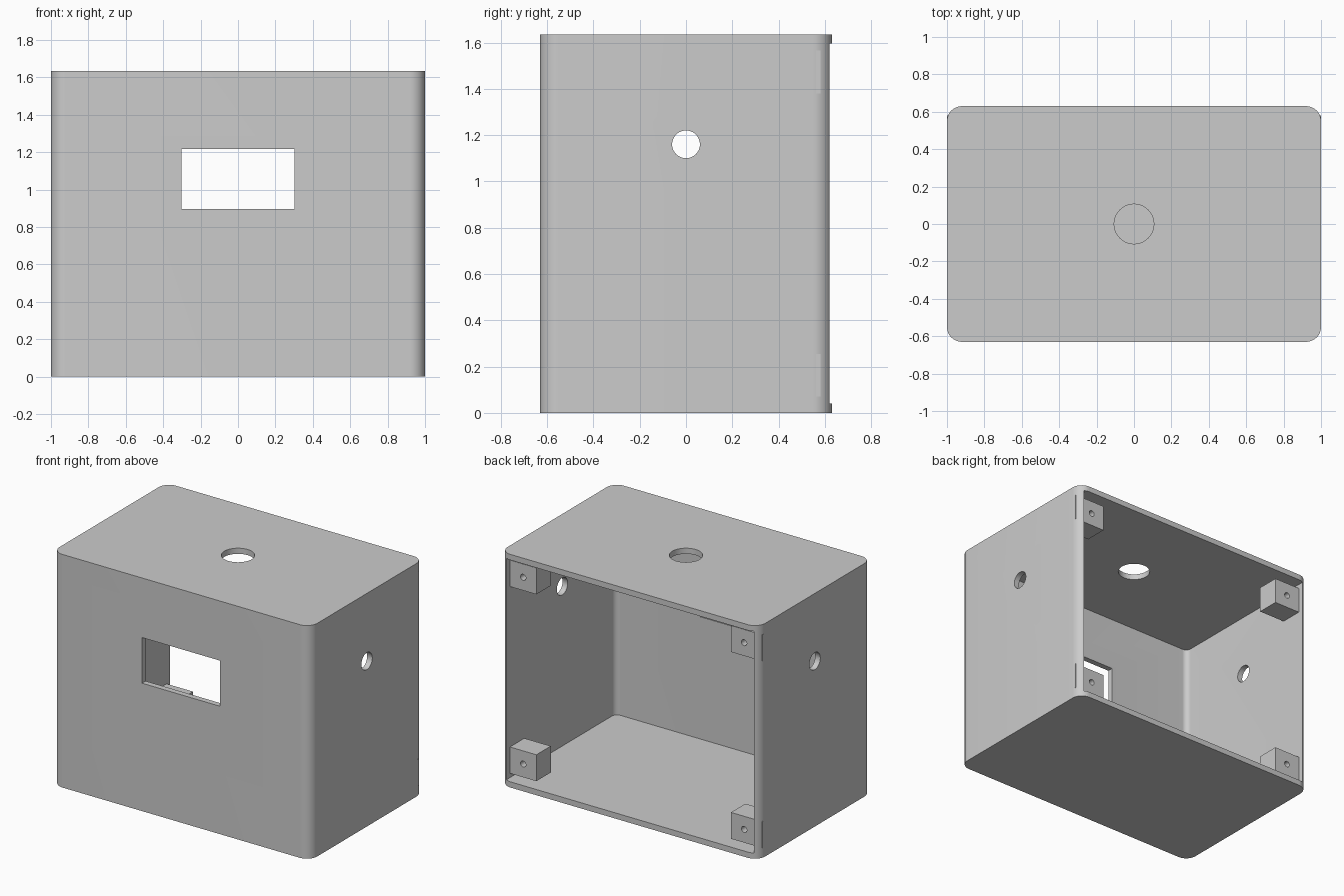
import bpy, bmesh, math
from mathutils import Matrix, Vector

if "Cube" in bpy.data.objects:
    bpy.data.objects.remove(bpy.data.objects["Cube"], do_unlink=True)

HX, HY, H = 1.0, 0.63, 1.635      # half width, half depth, height
WALL, RADIUS = 0.04, 0.08

grey = bpy.data.materials.new("light grey plastic")
grey.use_nodes = True
COLOUR = (0.6, 0.6, 0.6, 1)
grey.diffuse_color = COLOUR
grey.node_tree.nodes["Principled BSDF"].inputs["Base Color"].default_value = COLOUR


def finish(name, bm):
    bmesh.ops.recalc_face_normals(bm, faces=bm.faces)
    mesh = bpy.data.meshes.new(name)
    bm.to_mesh(mesh)
    bm.free()
    mesh.materials.append(grey)
    obj = bpy.data.objects.new(name, mesh)
    bpy.context.collection.objects.link(obj)
    return obj


def box(name, lo, hi):
    lo, hi = Vector(lo), Vector(hi)
    bm = bmesh.new()
    bmesh.ops.create_cube(bm, size=1)
    for v in bm.verts:
        v.co = Vector(a * b for a, b in zip(v.co, hi - lo)) + (lo + hi) / 2
    return finish(name, bm)


def cylinder(name, centre, axis, radius, depth, sides=48):
    bm = bmesh.new()
    turn = Vector((0, 0, 1)).rotation_difference(Vector(axis)).to_matrix().to_4x4()
    bmesh.ops.create_cone(bm, cap_ends=True, segments=sides, radius1=radius, radius2=radius,
                          depth=depth, matrix=Matrix.Translation(centre) @ turn)
    return finish(name, bm)


def rounded_prism(name, x, y0, y1, z0, z1, r_front, r_back, steps=12):
    """Upright prism with rounded vertical edges; zero radius gives a square corner."""
    bm = bmesh.new()
    corners = [(1, 1, r_back), (-1, 1, r_back), (-1, -1, r_front), (1, -1, r_front)]
    verts = []
    for i, (sx, sy, r) in enumerate(corners):
        cx, cy = sx * (x - r), (y1 - r if sy > 0 else y0 + r)
        for k in range(steps + 1 if r else 1):
            a = math.pi / 2 * (i + k / steps)
            verts.append(bm.verts.new((cx + r * math.cos(a), cy + r * math.sin(a), z0)))
    base = bm.faces.new(verts)
    top = bmesh.ops.extrude_face_region(bm, geom=[base])["geom"]
    bmesh.ops.translate(bm, vec=(0, 0, z1 - z0),
                        verts=[g for g in top if isinstance(g, bmesh.types.BMVert)])
    return finish(name, bm)


def select(obj):
    bpy.ops.object.select_all(action='DESELECT')
    obj.select_set(True)
    bpy.context.view_layer.objects.active = obj


def cut(obj, cutter):
    cutter.hide_render = True
    select(obj)
    mod = obj.modifiers.new("cut", 'BOOLEAN')
    mod.operation, mod.solver, mod.object = 'DIFFERENCE', 'EXACT', cutter
    bpy.ops.object.modifier_apply(modifier=mod.name)
    bpy.data.objects.remove(cutter, do_unlink=True)


# Hollow housing, open at the back
shell = rounded_prism("housing_shell", HX, -HY, HY, 0, H, RADIUS, RADIUS)
cut(shell, rounded_prism("cavity", HX - WALL, -HY + WALL, HY + 0.2,
                         WALL, H - WALL, RADIUS - WALL, 0))

# Front window, side cable holes and top hole
cut(shell, box("window_cutter", (-0.303, -0.8, 0.897), (0.303, -0.5, 1.217)))
cut(shell, cylinder("side_hole_cutter", (0, 0, 1.16), (1, 0, 0), 0.06, 2.4))
cut(shell, cylinder("top_hole_cutter", (0, 0, H), (0, 0, 1), 0.106, 0.4, 64))
select(shell)
bpy.ops.object.shade_smooth_by_angle(angle=math.radians(30))

# Four screw blocks set just inside the open back
BLOCK, BACK = 0.185, 0.58
for side, s in (("left", 1), ("right", -1)):
    for level, z in (("lower", 0.07), ("upper", H - 0.07 - BLOCK)):
        xs = sorted((s * 0.755, s * 0.999))
        block = box(f"{level}_{side}_screw_block", (xs[0], BACK - 0.16, z), (xs[1], BACK, z + BLOCK))
        cut(block, cylinder("screw_cutter", (s * 0.857, BACK, z + BLOCK / 2), (0, 1, 0), 0.021, 0.24, 24))
        select(block)
        bpy.ops.object.shade_smooth_by_angle(angle=math.radians(30))
